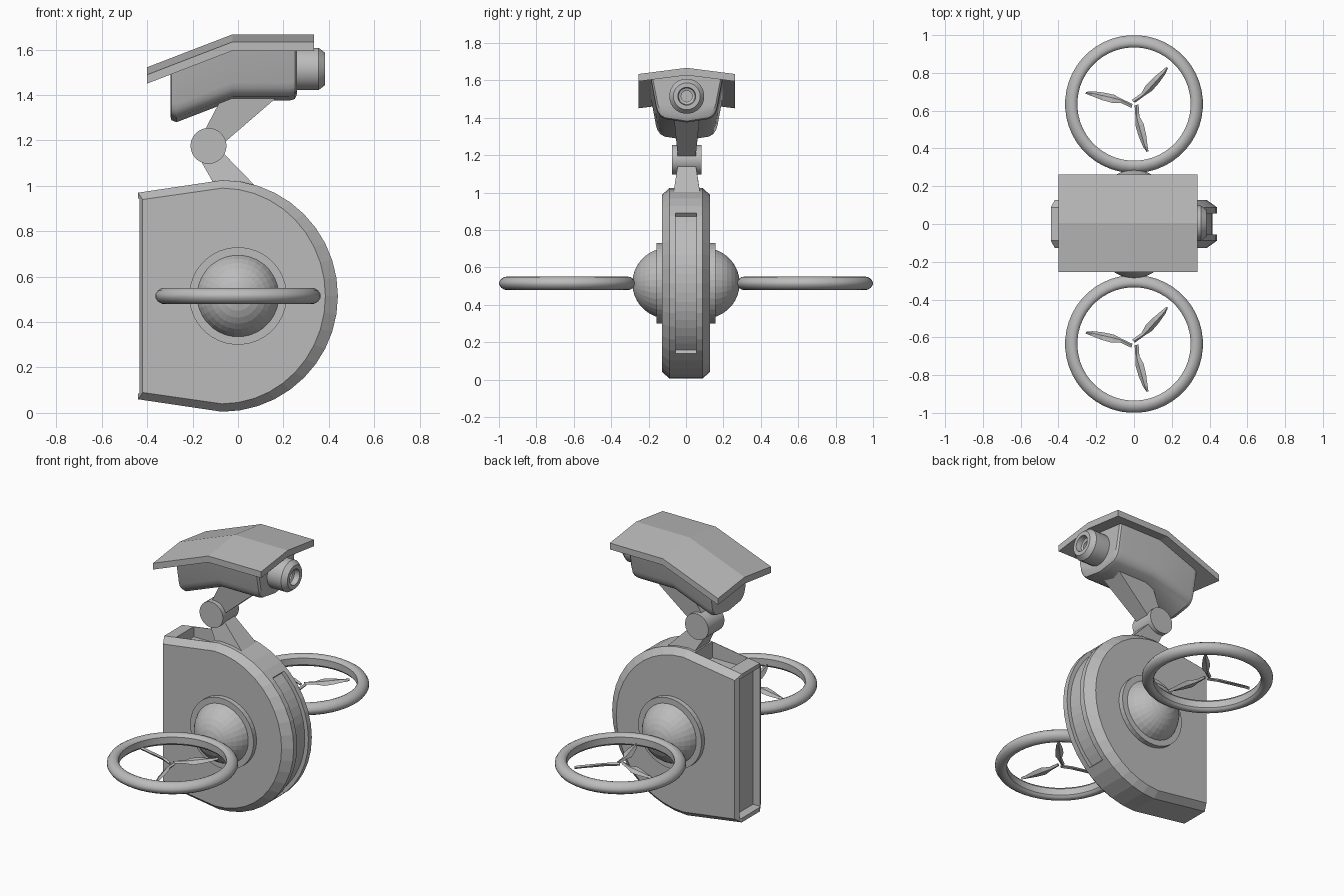
import bpy, bmesh, math
from mathutils import Matrix

if "Cube" in bpy.data.objects:
    bpy.data.objects.remove(bpy.data.objects["Cube"])

grey = bpy.data.materials.new("plain grey")
grey.diffuse_color = (0.5, 0.5, 0.5, 1)
grey.use_nodes = True
grey.node_tree.nodes["Principled BSDF"].inputs["Base Color"].default_value = grey.diffuse_color


def finish(name, bm, smooth=None):
    bmesh.ops.recalc_face_normals(bm, faces=bm.faces[:])
    me = bpy.data.meshes.new(name)
    bm.to_mesh(me)
    bm.free()
    ob = bpy.data.objects.new(name, me)
    bpy.context.collection.objects.link(ob)
    me.materials.append(grey)
    if smooth:
        bpy.ops.object.select_all(action='DESELECT')
        bpy.context.view_layer.objects.active = ob
        ob.select_set(True)
        bpy.ops.object.shade_smooth_by_angle(angle=math.radians(smooth))
    return ob


def loft(name, rings, caps=True, closed=False, smooth=None):
    """Skin a list of equal-length point rings."""
    bm = bmesh.new()
    vs = [[bm.verts.new(p) for p in r] for r in rings]
    n = len(rings[0])
    pairs = list(zip(vs, vs[1:])) + ([(vs[-1], vs[0])] if closed else [])
    for a, b in pairs:
        for i in range(n):
            j = (i + 1) % n
            bm.faces.new((a[i], a[j], b[j], b[i]))
    if caps and not closed:
        bm.faces.new(vs[0])
        bm.faces.new(vs[-1])
    return finish(name, bm, smooth)


def lathe(name, prof, centre, axis, seg, closed=False, smooth=None):
    """Turn (radius, height) points about an axis through centre."""
    cx, cy, cz = centre
    rings = []
    for r, h in prof:
        ring = []
        for i in range(seg):
            t = 2 * math.pi * (i + 0.5) / seg
            u, v = r * math.cos(t), r * math.sin(t)
            d = {'X': (h, u, v), 'Y': (u, h, v), 'Z': (u, v, h)}[axis]
            ring.append((cx + d[0], cy + d[1], cz + d[2]))
        rings.append(ring)
    return loft(name, rings, True, closed, smooth)


def box(x0, x1, y, z0, z1):
    return loft("cutter", [[(x, -y, z0), (x, y, z0), (x, y, z1), (x, -y, z1)] for x in (x0, x1)])


def cut(ob, cutter):
    cutter.hide_render = True
    m = ob.modifiers.new("cut", 'BOOLEAN')
    m.operation = 'DIFFERENCE'
    m.solver = 'EXACT'
    m.object = cutter
    bpy.context.view_layer.objects.active = ob
    bpy.ops.object.modifier_apply(modifier=m.name)
    bpy.data.objects.remove(cutter)


CX, CZ, N = -0.07, 0.515, 20


# D-shaped body with chamfered rims
def d_ring(y, left, zl, rx, rz):
    pts = [(left, y, CZ - zl)]
    for i in range(N + 1):
        t = -math.pi / 2 + math.pi * i / N
        pts.append((CX + rx * math.cos(t), y, CZ + rz * math.sin(t)))
    return pts + [(left, y, CZ + zl)]


inner, outer = (-0.42, 0.425, 0.455, 0.475), (-0.44, 0.455, 0.51, 0.51)
body = loft("body", [d_ring(-0.127, *inner), d_ring(-0.088, *outer),
                     d_ring(0.088, *outer), d_ring(0.127, *inner)])

# long channel in the flat back edge and pocket in the top
cut(body, box(-0.6, -0.385, 0.1, 0.085, 0.945))
cut(body, box(-0.36, -0.12, 0.085, 0.92, 1.2))

# shallow curved slot round the front edge
arc = []
for i in range(-8, 9):
    t = math.radians(47.5) * i / 8
    c, s = math.cos(t), math.sin(t)
    arc.append([(CX + r * c, y, CZ + r * s)
                for r, y in ((0.485, -0.055), (0.6, -0.055), (0.6, 0.055), (0.485, 0.055))])
cut(body, loft("cutter", arc))

# side domes, collars and ring rotors
for side, s in (("front", -1), ("back", 1)):
    lathe(side + "_collar", [(0.215, s * 0.11), (0.215, s * 0.157), (0.185, s * 0.157)],
          (0, 0, CZ), 'Y', 40)
    dome = [(0.19 * math.cos(math.pi / 2 * i / 9), s * 0.19 * math.sin(math.pi / 2 * i / 9))
            for i in range(9)] + [(0.002, s * 0.19)]
    lathe(side + "_dome", dome, (0, s * 0.097, CZ), 'Y', 32)

    cy = s * 0.635
    lathe(side + "_rotor_ring",
          [(0.3, -0.02), (0.3, 0.02), (0.308, 0.031), (0.32, 0.036), (0.338, 0.034), (0.355, 0.023),
           (0.365, 0.007), (0.365, -0.007), (0.355, -0.023), (0.338, -0.034), (0.32, -0.036),
           (0.308, -0.031)],
          (0, cy, CZ), 'Z', 48, closed=True, smooth=35)
    # three twisted blades meeting in a small open triangle
    for k in range(3):
        a = math.radians(47 + 119 * k)
        rings = []
        for r, w, off, tw in ((0.008, 0.011, 0.012, 10), (0.07, 0.012, 0.0, 25), (0.115, 0.025, 0.0, 28),
                              (0.17, 0.022, 0.0, 22), (0.23, 0.013, 0.0, 15), (0.262, 0.005, 0.004, 10)):
            tw = math.radians(tw)
            ring = []
            for q in ((-w, 0), (0, -0.009), (w, 0), (0, 0.009)):
                u = off + q[0] * math.cos(tw) - q[1] * math.sin(tw)
                h = q[0] * math.sin(tw) + q[1] * math.cos(tw)
                ring.append((r * math.cos(a) - u * math.sin(a),
                             cy + r * math.sin(a) + u * math.cos(a), CZ + h))
            rings.append(ring)
        loft(f"{side}_rotor_blade_{k + 1}", rings)

# neck: pivot drum and two flaring arms
OY = 0.004
lathe("neck_pivot", [(0.079, -0.078), (0.079, 0.078)], (-0.13, OY, 1.176), 'Y', 32, smooth=35)


def arm(name, *ends):
    loft(name, [[(l[0], OY - y, l[1]), (r[0], OY - y, r[1]), (r[0], OY + y, r[1]), (l[0], OY + y, l[1])]
                for l, r, y in ends])


arm("lower_arm", ((-0.175, 1.13), (-0.085, 1.165), 0.045), ((-0.09, 0.98), (0.1, 0.975), 0.075))
arm("upper_arm", ((-0.17, 1.2), (-0.09, 1.165), 0.045), ((-0.06, 1.41), (0.2, 1.415), 0.07))


# head shell and roof both bend downward behind x = -0.025
def drop(x):
    return 0.385 * min(0, x + 0.025)


half = [(0.195, 1.618), (0.165, 1.455), (0.157, 1.43), (0.142, 1.408), (0.12, 1.394), (0, 1.375)]
sect = half + [(-y, z) for y, z in half[-2::-1]] + [(0, 1.645)]
rings = []
for x, k in ((-0.298, 0.84), (-0.293, 0.93), (-0.27, 1), (-0.025, 1), (0.225, 1), (0.25, 0.97), (0.26, 0.88)):
    rings.append([(x, OY + y * (0.5 + k / 2), 1.62 + (z - 1.62) * (k if z < 1.61 else 1) + drop(x))
                  for y, z in sect])
loft("head_shell", rings, smooth=30)

roof = [(-0.257, 1.595), (0, 1.627), (0.257, 1.595), (0.257, 1.634), (0, 1.667), (-0.257, 1.634)]
loft("head_roof", [[(x, OY + y, z + drop(x)) for y, z in roof] for x in (-0.4, -0.025, 0.335)])

# lens barrel with recessed eye
lathe("lens", [(0.09, 0.2), (0.094, 0.27), (0.094, 0.355), (0.072, 0.383), (0.048, 0.383),
               (0.044, 0.35), (0.03, 0.345), (0.03, 0.33)], (0, OY, 1.515), 'X', 24, smooth=25)
